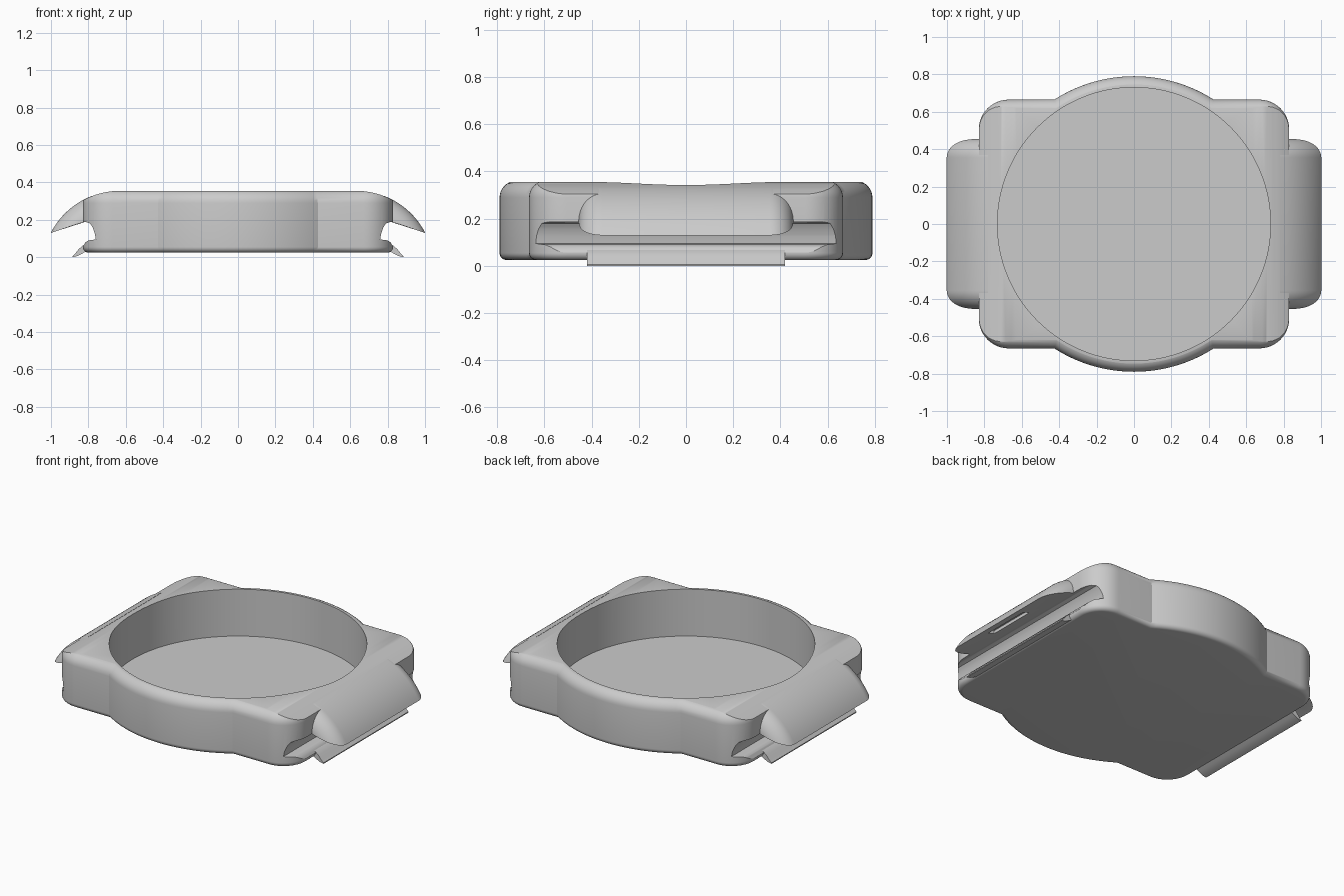
import bpy, bmesh
from math import sin, cos, pi, sqrt, atan2

old = bpy.data.objects.get("Cube")
if old:
    bpy.data.objects.remove(old, do_unlink=True)

# One plain grey metal
metal = bpy.data.materials.new("grey metal")
metal.use_nodes = True
GREY = (0.6, 0.6, 0.6, 1)
metal.diffuse_color = GREY
metal.node_tree.nodes["Principled BSDF"].inputs["Base Color"].default_value = GREY

# Main sizes
HALF_X, HALF_Y, CORNER, BULGE = 0.83, 0.665, 0.16, 0.79
TOP, BOTTOM = 0.355, 0.025
ARC_X, ARC_R = 0.63, 0.417          # crown curve running down into the lugs
ARC_Z = TOP - ARC_R


def loft(name, rings):
    """Closed solid through rings of equal point count."""
    bm = bmesh.new()
    loops = [[bm.verts.new(p) for p in ring] for ring in rings]
    n = len(loops[0])
    for a, b in zip(loops, loops[1:]):
        for i in range(n):
            j = (i + 1) % n
            bm.faces.new((a[i], a[j], b[j], b[i]))
    bm.faces.new(loops[0])
    bm.faces.new(loops[-1])
    bmesh.ops.recalc_face_normals(bm, faces=bm.faces)
    mesh = bpy.data.meshes.new(name)
    bm.to_mesh(mesh)
    bm.free()
    mesh.materials.append(metal)
    obj = bpy.data.objects.new(name, mesh)
    bpy.context.collection.objects.link(obj)
    return obj


def bar(name, profile, half, side=1):
    """Extrude an (x, z) profile along y."""
    return loft(name, [[(side * x, y, z) for x, z in profile] for y in (-half, half)])


def cut(target, cutter, operation="DIFFERENCE"):
    """Apply a boolean and drop the cutter."""
    bpy.context.view_layer.objects.active = target
    mod = target.modifiers.new("cut", "BOOLEAN")
    mod.operation, mod.solver, mod.object = operation, "EXACT", cutter
    cutter.hide_render = True
    bpy.ops.object.modifier_apply(modifier=mod.name)
    bpy.data.objects.remove(cutter, do_unlink=True)


def outline(d, z):
    """Rounded rectangle joined with a circle, inset by d."""
    quad = []
    for i in range(13):
        a = i / 12 * pi / 2
        quad.append((HALF_X - CORNER + (CORNER - d) * cos(a),
                     HALF_Y - CORNER + (CORNER - d) * sin(a)))
    r = BULGE - d
    start = atan2(HALF_Y - d, sqrt(r * r - (HALF_Y - d) ** 2))
    for i in range(17):
        a = start + (pi / 2 - start) * i / 16
        quad.append((r * cos(a), r * sin(a)))
    back = quad[-2::-1]
    pts = quad + [(-x, y) for x, y in back]
    pts += [(-x, -y) for x, y in quad] + [(x, -y) for x, y in back]
    return [(x, y, z) for x, y in pts]


# Case with rounded top and bottom edges
rings = []
for radius, level, sign in ((0.03, BOTTOM, 1), (0.07, TOP + 0.005, -1)):
    edge = []
    for i in range(9):
        a = i / 8 * pi / 2
        edge.append(outline(radius * (1 - sin(a)), level + sign * radius * (1 - cos(a))))
    rings += edge if sign > 0 else edge[::-1]
case = loft("case", rings)

# Crown curve across the top
arc = [(ARC_X + ARC_R * sin(a), ARC_Z + ARC_R * cos(a))
       for a in (i / 24 * pi / 2 for i in range(25))]
crown = arc + [(ARC_X + ARC_R, -0.5)]
crown += [(-x, z) for x, z in crown[::-1]]
cut(case, bar("crown_cutter", crown, 1), "INTERSECT")

# Round pocket
pocket = [[(0.73 * cos(i * pi / 64), 0.73 * sin(i * pi / 64), z) for i in range(128)]
          for z in (0.062, 0.6)]
cut(case, loft("pocket_cutter", pocket))

# Channels under the lugs
CHANNEL = [(1.1, 0.187), (0.81, 0.187), (0.79, 0.18), (0.775, 0.155), (0.765, 0.125),
           (0.76, 0.095), (0.80, 0.09), (0.815, 0.08), (0.83, 0.056), (1.1, 0.056)]
for side in (-1, 1):
    cut(case, bar("channel_cutter", CHANNEL, 1, side))


def underside(x):
    return 0.187 - 0.335 * (x - 0.83)


def lug_section(y, inset, side):
    """Arc-topped slice of the lug, shrunk concentrically by inset."""
    r = ARC_R + 0.001 - inset
    lo, hi = 0.79, 1.02              # bisect for the tip
    for _ in range(30):
        mid = (lo + hi) / 2
        if (mid - ARC_X) ** 2 + (underside(mid) - ARC_Z) ** 2 < r * r:
            lo = mid
        else:
            hi = mid
    a0 = atan2(0.78 - ARC_X, sqrt(r * r - (0.78 - ARC_X) ** 2))
    a1 = atan2(lo - ARC_X, underside(lo) - ARC_Z)
    pts = [(0.78, 0.187), (0.82, 0.188)]
    for i in range(17):
        a = a1 + (a0 - a1) * i / 16
        pts.append((ARC_X + r * sin(a), ARC_Z + r * cos(a)))
    return [(side * x, y, z) for x, z in pts]


# Lugs with rounded ends, and flared lips below them
LIP = [(0.79, 0.08), (0.82, 0.07), (0.85, 0.045), (0.87, 0.02), (0.885, 0.006),
       (0.885, 0.0), (0.86, 0.006), (0.835, 0.018), (0.815, 0.03), (0.78, 0.03)]
SLOT = [(0.905, 0.1), (0.95, 0.1), (0.95, 0.18), (0.905, 0.18)]
ROUND, HALF_LUG = 0.1, 0.455
parts = [case]
for side, word in ((-1, "right"), (1, "left")):
    ends = [(HALF_LUG - ROUND + ROUND * sin(a), ROUND * (1 - cos(a)))
            for a in (i / 12 * pi / 2 for i in range(13))]
    slices = [(-y, d) for y, d in ends[::-1]] + ends
    lug = loft(word + "_lug", [lug_section(y, d, side) for y, d in slices])
    cut(lug, bar("slot_cutter", SLOT, 0.155, side))
    parts += [lug, bar(word + "_lip", LIP, 0.42, side)]

# Smooth shading with sharp edges kept
bpy.ops.object.select_all(action="DESELECT")
for obj in parts:
    obj.select_set(True)
bpy.context.view_layer.objects.active = case
bpy.ops.object.shade_smooth_by_angle(angle=pi / 6)
